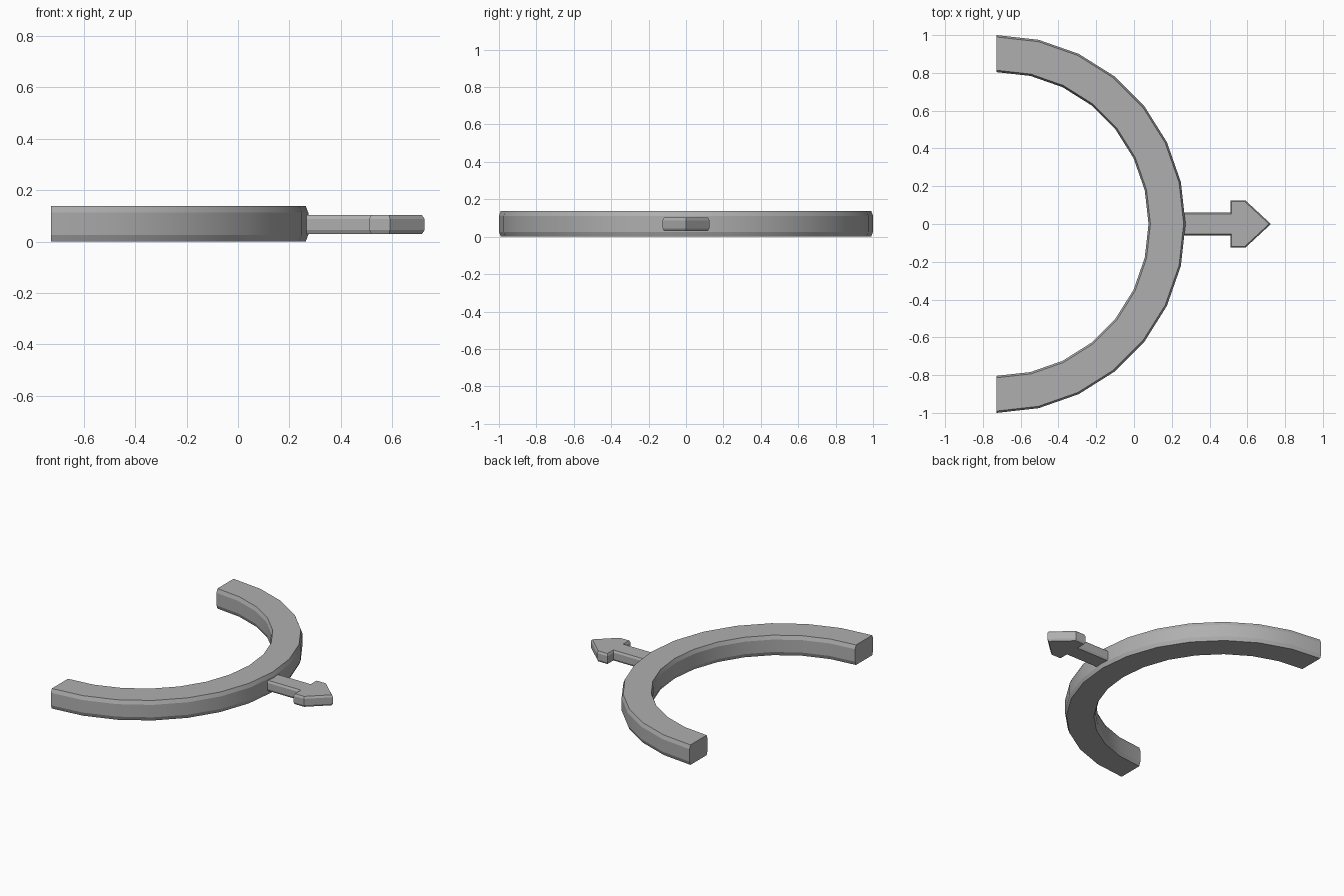
import bpy, bmesh
from math import sin, cos, pi, radians

if "Cube" in bpy.data.objects:
    bpy.data.objects.remove(bpy.data.objects["Cube"])

CX = -0.727      # centre of the half ring
STEPS = 14       # facets along the half circle

grey = bpy.data.materials.new("dark_grey")
grey.diffuse_color = (0.43, 0.43, 0.43, 1)
grey.use_nodes = True
grey.node_tree.nodes["Principled BSDF"].inputs["Base Color"].default_value = grey.diffuse_color


def finish(bm, name):
    bmesh.ops.recalc_face_normals(bm, faces=bm.faces)
    mesh = bpy.data.meshes.new(name)
    bm.to_mesh(mesh)
    bm.free()
    mesh.materials.append(grey)
    obj = bpy.data.objects.new(name, mesh)
    bpy.context.collection.objects.link(obj)
    bpy.ops.object.select_all(action='DESELECT')
    obj.select_set(True)
    bpy.context.view_layer.objects.active = obj
    # Smooth round the ring, but keep the chamfers crisp
    bpy.ops.object.shade_smooth_by_angle(angle=radians(15))
    return obj


# Half ring: chamfered section (radius, z) swept through 180 degrees
section = [(0.814, 0), (0.99, 0), (1.0, 0.026), (1.0, 0.112),
           (0.99, 0.138), (0.814, 0.138), (0.804, 0.112), (0.804, 0.026)]
bm = bmesh.new()
rings = []
for i in range(STEPS + 1):
    a = -pi / 2 + pi * i / STEPS
    rings.append([bm.verts.new((CX + r * cos(a), r * sin(a), z)) for r, z in section])
n = len(section)
for a, b in zip(rings, rings[1:]):
    for j in range(n):
        k = (j + 1) % n
        bm.faces.new((a[j], a[k], b[k], b[j]))
bm.faces.new(rings[0])
bm.faces.new(rings[-1])
finish(bm, "half_ring")

# Arrow pointer: mirrored outline, extruded, with chamfered top and bottom
half = [(0.2, 0.06), (0.51, 0.06), (0.51, 0.125), (0.59, 0.125)]
outline = half + [(0.725, 0)] + [(x, -y) for x, y in reversed(half)]
bm = bmesh.new()
low = [bm.verts.new((x, y, 0.044)) for x, y in outline]
high = [bm.verts.new((x, y, 0.088)) for x, y in outline]
n = len(outline)
caps = [bm.faces.new(low), bm.faces.new(high)]
for j in range(n):
    k = (j + 1) % n
    bm.faces.new((low[j], low[k], high[k], high[j]))
bmesh.ops.recalc_face_normals(bm, faces=bm.faces)
for cap in caps:
    bmesh.ops.inset_region(bm, faces=[cap], thickness=0.007, depth=0.014,
                           use_even_offset=True)
finish(bm, "arrow_pointer")
